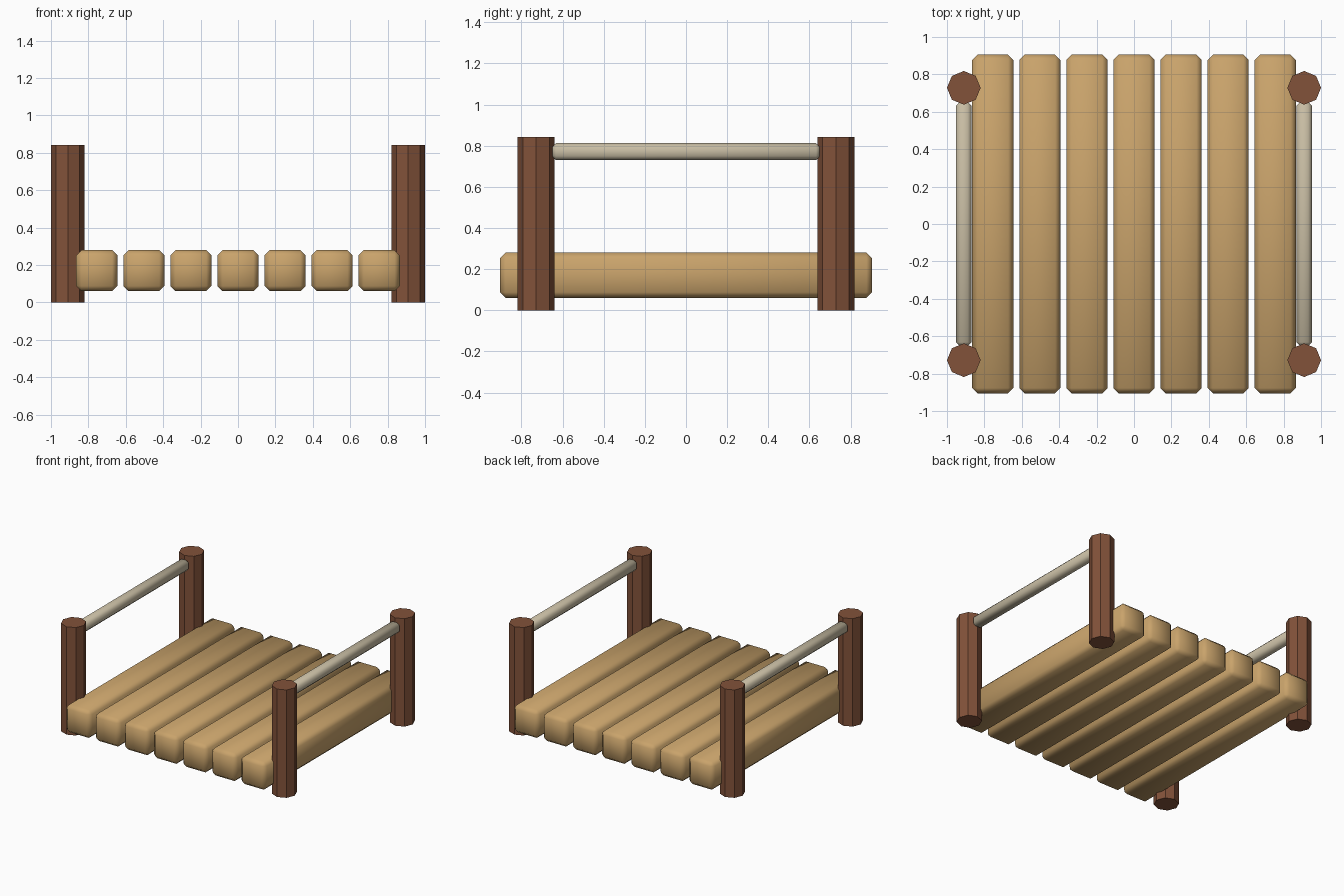
import bpy, bmesh, math
from mathutils import Matrix

if "Cube" in bpy.data.objects:
    bpy.data.objects.remove(bpy.data.objects["Cube"])


def material(name, rgb):
    m = bpy.data.materials.new(name)
    m.diffuse_color = (*rgb, 1)
    m.use_nodes = True
    m.node_tree.nodes["Principled BSDF"].inputs["Base Color"].default_value = m.diffuse_color
    return m


TAN = material("tan wood", (0.584, 0.366, 0.147))
BROWN = material("brown wood", (0.223, 0.084, 0.042))
ROPE = material("pale rope", (0.58, 0.51, 0.37))


def add_object(name, bm, mat, smooth):
    me = bpy.data.meshes.new(name)
    bm.to_mesh(me)
    bm.free()
    for p in me.polygons:
        p.use_smooth = smooth
    me.materials.append(mat)
    ob = bpy.data.objects.new(name, me)
    bpy.context.collection.objects.link(ob)


def chamfered_box(name, centre, size, width, mat):
    bm = bmesh.new()
    bmesh.ops.create_cube(bm, size=1,
                          matrix=Matrix.Translation(centre) @ Matrix.Diagonal((*size, 1)))
    bmesh.ops.bevel(bm, geom=bm.edges[:], offset=width, segments=1,
                    affect='EDGES', clamp_overlap=True)
    add_object(name, bm, mat, True)


# Seven deck planks running front to back
for i in range(7):
    chamfered_box(f"plank_{i + 1}", ((i - 3) * 0.2517, 0, 0.17),
                  (0.22, 1.81, 0.22), 0.028, TAN)

# Octagonal corner posts
for sx, side in ((-1, "left"), (1, "right")):
    for sy, end in ((-1, "front"), (1, "back")):
        bm = bmesh.new()
        bmesh.ops.create_cone(bm, cap_ends=True, segments=8, radius1=0.09,
                              radius2=0.09, depth=0.842,
                              matrix=Matrix.Translation((sx * 0.91, sy * 0.728, 0.421)))
        add_object(f"{end}_{side}_post", bm, BROWN, False)

    # Side rail between the two posts
    chamfered_box(f"{side}_rail", (sx * 0.91, 0, 0.771), (0.082, 1.304, 0.082), 0.02, ROPE)
